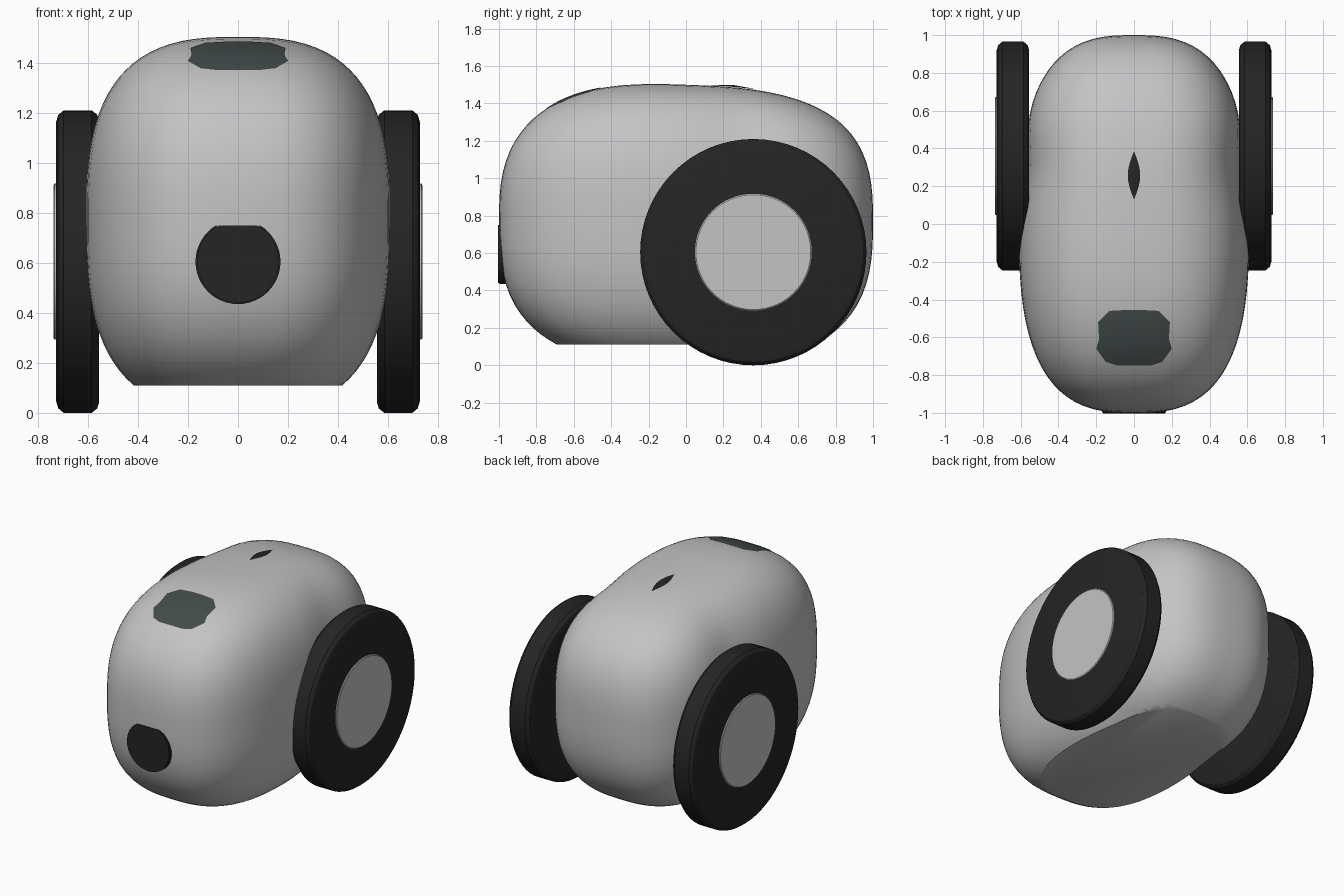
import bpy, bmesh, math
from mathutils import Vector, Matrix
from mathutils.bvhtree import BVHTree

cube = bpy.data.objects.get("Cube")
if cube:
    bpy.data.objects.remove(cube, do_unlink=True)


def material(name, color):
    m = bpy.data.materials.new(name)
    m.use_nodes = True
    m.diffuse_color = (*color, 1)
    m.node_tree.nodes["Principled BSDF"].inputs["Base Color"].default_value = (*color, 1)
    return m


SHELL = material("light grey shell", (0.55, 0.55, 0.56))
RUBBER = material("black rubber", (0.018, 0.018, 0.018))
LENS = material("dark green grey", (0.055, 0.072, 0.07))


def finish(bm, name, mat, angle=35):
    mesh = bpy.data.meshes.new(name)
    bm.to_mesh(mesh)
    bm.free()
    obj = bpy.data.objects.new(name, mesh)
    bpy.context.collection.objects.link(obj)
    mesh.materials.append(mat)
    bpy.ops.object.select_all(action='DESELECT')
    obj.select_set(True)
    bpy.context.view_layer.objects.active = obj
    bpy.ops.object.shade_smooth_by_angle(angle=math.radians(angle))
    return obj


# Body: a cube rounded into a soft box, pinched beside the wheels, flat below
MID, POWER, BOTTOM = 0.77, 2.8, 0.11
bm = bmesh.new()
bmesh.ops.create_cube(bm, size=2)
bmesh.ops.subdivide_edges(bm, edges=bm.edges[:], cuts=21, use_grid_fill=True)
for v in bm.verts:
    size = sum(abs(c) ** POWER for c in v.co) ** (1 / POWER)
    x, y, z = v.co / size
    pinch = 1 - 0.07 * math.exp(-((y - 0.29) / 0.22) ** 2)
    lean = -0.035 * y * (1 - y * y) * max(z, 0)
    v.co = (x * 0.61 * pinch, y, MID + z * (0.73 if z > 0 else 0.77) + lean)
bmesh.ops.bisect_plane(bm, geom=bm.verts[:] + bm.edges[:] + bm.faces[:],
                       plane_co=(0, 0, BOTTOM), plane_no=(0, 0, -1), clear_outer=True)
bmesh.ops.holes_fill(bm, edges=[e for e in bm.edges if e.is_boundary], sides=0)
bmesh.ops.recalc_face_normals(bm, faces=bm.faces[:])
surface = BVHTree.FromBMesh(bm)
finish(bm, "body", SHELL, 30)


# Thin plate draped on top of the body
def draped_plate(name, outline, center, mat, rim, crown, rings=6):
    bm = bmesh.new()
    c = Vector(center)

    def place(p, lift):
        hit = surface.ray_cast(Vector((p.x, p.y, 3)), Vector((0, 0, -1)))[0]
        return bm.verts.new(hit + Vector((0, 0, lift)))

    middle = place(c, crown)
    inner = None
    for k in range(1, rings + 1):
        t = k / rings
        ring = [place(c.lerp(Vector(p), t), crown + (rim - crown) * t) for p in outline]
        for i in range(len(ring)):
            j = (i + 1) % len(ring)
            if inner:
                bm.faces.new((inner[i], ring[i], ring[j], inner[j]))
            else:
                bm.faces.new((middle, ring[i], ring[j]))
        inner = ring
    bmesh.ops.recalc_face_normals(bm, faces=bm.faces[:])
    if middle.link_faces[0].normal.z < 0:
        bmesh.ops.reverse_faces(bm, faces=bm.faces[:])
    return finish(bm, name, mat)


# Forehead window
half = [(0.09, -0.75), (0.15, -0.73), (0.20, -0.66), (0.185, -0.61),
        (0.19, -0.52), (0.13, -0.46), (0.04, -0.455)]
draped_plate("forehead_window", half + [(-x, y) for x, y in reversed(half)],
             (0, -0.6), LENS, 0.004, 0.004)

# Slim lens-shaped slit on the back
steps = 8
side = [(0.033 * math.sin(math.pi * i / steps), 0.13 + 0.255 * i / steps)
        for i in range(steps)]
draped_plate("top_slit", side + [(-x, 0.515 - y) for x, y in side],
             (0, 0.2575), RUBBER, 0.003, 0.012, 3)


# Shape turned around the x axis from (x, radius) points
def turned(name, profile, center, mat, sides=64):
    bm = bmesh.new()
    verts = [bm.verts.new((x, 0, r)) for x, r in profile]
    edges = [bm.edges.new(pair) for pair in zip(verts, verts[1:])]
    bmesh.ops.spin(bm, geom=verts + edges, cent=(0, 0, 0), axis=(1, 0, 0),
                   angle=2 * math.pi, steps=sides)
    bmesh.ops.remove_doubles(bm, verts=bm.verts[:], dist=0.0005)
    bmesh.ops.translate(bm, verts=bm.verts[:], vec=center)
    bmesh.ops.recalc_face_normals(bm, faces=bm.faces[:])
    return finish(bm, name, mat, 30)


# Wheels and hub caps
for name, s in (("left", 1), ("right", -1)):
    tyre = [(0.555, 0), (0.555, 0.56), (0.563, 0.587), (0.585, 0.605),
            (0.697, 0.605), (0.719, 0.587), (0.727, 0.56), (0.727, 0)]
    cap = [(0.70, 0), (0.70, 0.312), (0.733, 0.312), (0.737, 0.307), (0.737, 0)]
    turned(name + "_wheel", [(s * x, r) for x, r in tyre], (0, 0.36, 0.605), RUBBER)
    turned(name + "_hub_cap", [(s * x, r) for x, r in cap], (0, 0.36, 0.605), SHELL)

# Nose: a shallow disc with its top cut straight
bm = bmesh.new()
bmesh.ops.create_cone(bm, cap_ends=True, segments=48, radius1=0.17, radius2=0.17, depth=0.08,
                      matrix=Matrix.Translation((0, -0.964, 0.605)) @ Matrix.Rotation(math.pi / 2, 4, 'X'))
bmesh.ops.bisect_plane(bm, geom=bm.verts[:] + bm.edges[:] + bm.faces[:],
                       plane_co=(0, 0, 0.755), plane_no=(0, 0, 1), clear_outer=True)
bmesh.ops.holes_fill(bm, edges=[e for e in bm.edges if e.is_boundary], sides=0)
front = [e for e in bm.edges if all(v.co.y < -0.99 for v in e.verts)]
bmesh.ops.bevel(bm, geom=front, offset=0.006, segments=2, affect='EDGES')
finish(bm, "nose", RUBBER, 30)
